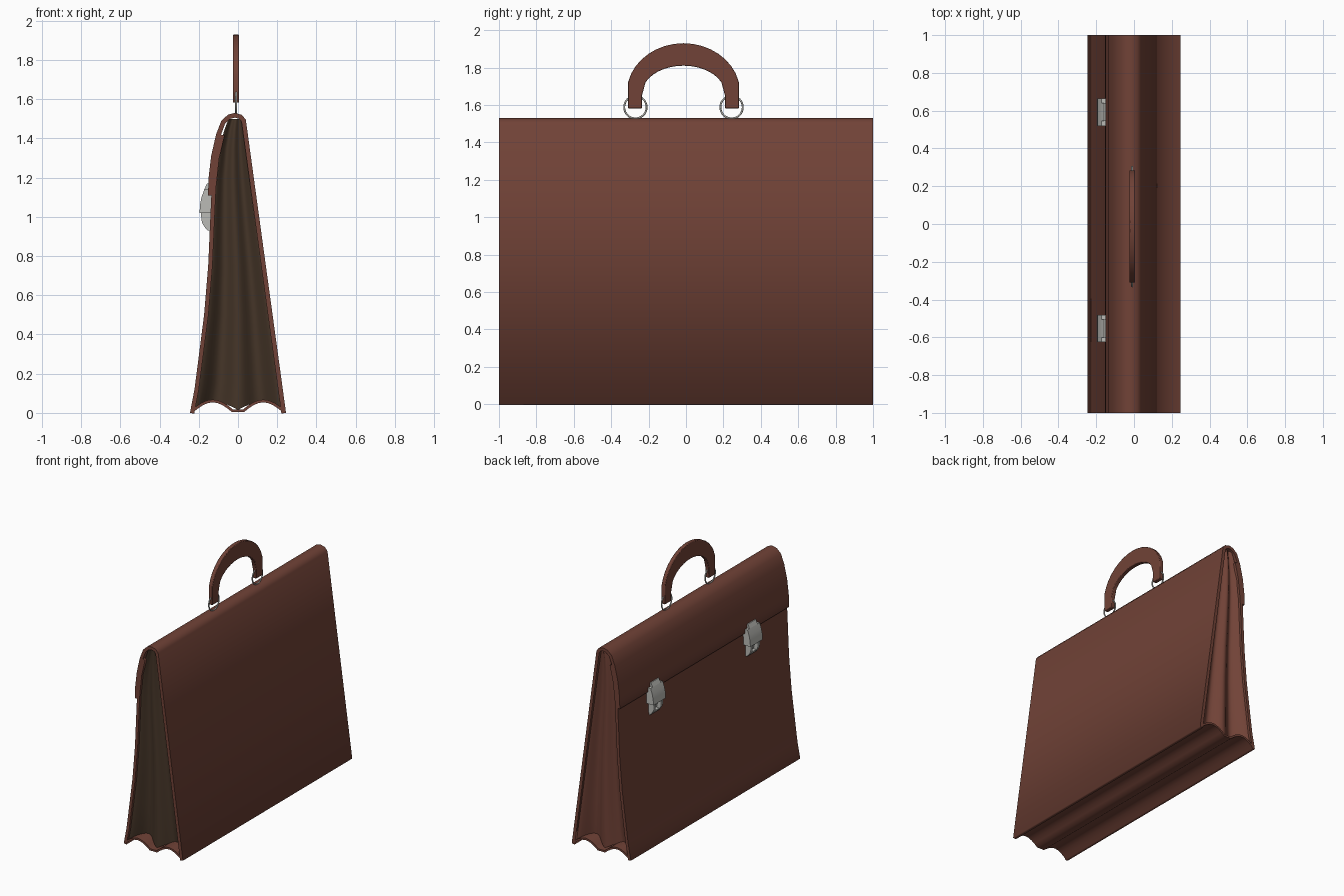
import bpy, bmesh, math
from mathutils import Vector

if "Cube" in bpy.data.objects:
    bpy.data.objects.remove(bpy.data.objects["Cube"])


def material(name, rgb):
    m = bpy.data.materials.new(name)
    m.diffuse_color = (*rgb, 1)
    m.use_nodes = True
    m.node_tree.nodes["Principled BSDF"].inputs["Base Color"].default_value = m.diffuse_color
    return m


LEATHER = material("brown leather", (0.165, 0.055, 0.038))
LINING = material("dark olive brown lining", (0.062, 0.037, 0.022))
METAL = material("silver metal", (0.50, 0.50, 0.47))


def finish(bm, name, mat, angle=None):
    bmesh.ops.recalc_face_normals(bm, faces=bm.faces)
    for f in bm.faces:
        f.smooth = True
    for e in bm.edges:
        if angle is None:  # sharp only around the flat end caps
            e.smooth = len({abs(f.normal.y) > 0.9 for f in e.link_faces}) == 1
        elif len(e.link_faces) == 2:
            e.smooth = e.calc_face_angle(0) < math.radians(angle)
    me = bpy.data.meshes.new(name)
    bm.to_mesh(me)
    bm.free()
    me.materials.append(mat)
    ob = bpy.data.objects.new(name, me)
    bpy.context.collection.objects.link(ob)
    return ob


def offset(path, t):
    # shift a path sideways (to the right of its direction) by t
    pts = [Vector(p) for p in path]
    out = []
    for i, p in enumerate(pts):
        d = Vector((0, 0))
        if i:
            d += (p - pts[i - 1]).normalized()
        if i < len(pts) - 1:
            d += (pts[i + 1] - p).normalized()
        d.normalize()
        out.append((p.x + d.y * t, p.y - d.x * t))
    return out


def ribbon(name, pairs_a, pairs_b, lo, hi, mat, axis="y", angle=None):
    # thick band between two matching paths, extruded along an axis
    bm = bmesh.new()

    def v(p, h):
        return bm.verts.new((p[0], h, p[1]) if axis == "y" else (h, p[0], p[1]))
    rows = [[v(a, lo), v(b, lo), v(b, hi), v(a, hi)] for a, b in zip(pairs_a, pairs_b)]
    for r, s in zip(rows, rows[1:]):
        for k in range(4):
            bm.faces.new((r[k], r[(k + 1) % 4], s[(k + 1) % 4], s[k]))
    bm.faces.new(rows[0])
    bm.faces.new(rows[-1])
    return finish(bm, name, mat, angle)


def sheet(name, path, t, lo, hi, mat, angle=None):
    return ribbon(name, path, offset(path, t), lo, hi, mat, "y", angle)


# flap, rounded top and back panel in one piece of leather
flap = [(-.153, 1.11), (-.150, 1.2), (-.137, 1.31), (-.112, 1.42), (-.085, 1.49),
        (-.05, 1.522), (-.015, 1.53), (.02, 1.52), (.04, 1.495), (.245, 0)]
sheet("flap_and_back_panel", flap, .024, -1, 1, LEATHER)

# curved front panel tucked under the flap
front = [(-.245, 0), (-.222, .12), (-.205, .25), (-.173, .5), (-.152, .75),
         (-.141, 1.0), (-.134, 1.15), (-.118, 1.3), (-.09, 1.42)]
sheet("front_panel", front, .022, -1, 1, LEATHER)

# bottom with two raised folds
floor = [(-.228 + .198 * i / 8, .004 + .05 * math.sin(math.pi * i / 8)) for i in range(9)]
floor += [(-x, z) for x, z in reversed(floor)]
sheet("folded_bottom", floor, -.014, -1, 1, LEATHER, 50)


def interp(path, z):
    for (x0, z0), (x1, z1) in zip(path, path[1:]):
        if z0 <= z <= z1:
            return x0 + (x1 - x0) * (z - z0) / (z1 - z0)
    return path[-1][0]


def gusset(name, side, mat):
    # pleated end wall, folds narrowing toward the top
    left = front + [(-.06, 1.5)]
    bm = bmesh.new()
    n, levels, rows = 24, [0, .15, .3, .5, .75, 1, 1.2, 1.35, 1.44, 1.5], []
    for z in levels:
        xl, xr = interp(left, z) + .012, .233 - .205 * z / 1.495
        row = []
        for i in range(n + 1):
            t = i / n
            x = xl + (xr - xl) * t
            fold = math.sin(2 * math.pi * t) ** 2 + .35 * math.sin(math.pi * t) ** 2
            zz = z if z else .015 + .04 * abs(math.sin(2 * math.pi * t))
            row.append(bm.verts.new((x, side * (.985 - .17 * (xr - xl) * fold), zz)))
        rows.append(row)
    for a, b in zip(rows, rows[1:]):
        for i in range(n):
            bm.faces.new((a[i], a[i + 1], b[i + 1], b[i]))
    ob = finish(bm, name, mat, 180)
    # make the open sheet face outward
    if sum(p.normal.y * p.area for p in ob.data.polygons) * side < 0:
        ob.data.flip_normals()


gusset("rear_end_gusset", 1, LEATHER)
gusset("front_end_gusset", -1, LINING)

# two metal latches: domed plate, top tab and lower loop
for k, y in enumerate((.592, -.553)):
    tag = "_%d" % (k + 1)

    def plate(name, outer, w, yc=y):
        inner = [(-.125, z) for _, z in outer]
        ribbon(name + tag, outer, inner, yc - w / 2, yc + w / 2, METAL, "y", 40)
    plate("latch_plate", [(-.196, 1.02), (-.194, 1.06), (-.186, 1.10), (-.172, 1.14)], .145)
    plate("latch_tab", [(-.172, 1.14), (-.158, 1.17)], .095)
    for s in (-1, 1):
        plate("latch_loop_side" + ("_a" if s < 0 else "_b"),
              [(-.165, .94), (-.184, .97), (-.190, 1.02)], .022, y + s * .042)
    plate("latch_loop_end", [(-.155, .93), (-.172, .955)], .106)
    plate("latch_tongue", [(-.158, .965), (-.170, 1.02)], .04)

# arched handle
CY = -.0135
outer, inner = [(.297, 1.582), (.297, 1.72)], [(.222, 1.582), (.222, 1.65)]
for i in range(15):
    a = math.radians(24 + 132 * i / 14)
    outer.append((.305 * math.cos(a), 1.66 + .27 * math.sin(a)))
    inner.append((.222 * math.cos(a), 1.66 + .15 * math.sin(a)))
outer += [(-.297, 1.72), (-.297, 1.582)]
inner += [(-.222, 1.65), (-.222, 1.582)]
handle = ribbon("handle", [(y + CY, z) for y, z in outer], [(y + CY, z) for y, z in inner],
                -.025, .005, LEATHER, "x", 40)
bev = handle.modifiers.new("soft_edges", "BEVEL")
bev.width, bev.segments = .004, 2

# rings joining handle and bag
for s in (-1, 1):
    bpy.ops.mesh.primitive_torus_add(major_radius=.06, minor_radius=.005, major_segments=32,
                                     minor_segments=8, location=(-.01, CY + s * .257, 1.588),
                                     rotation=(0, math.pi / 2, 0))
    ring = bpy.context.object
    ring.name = "handle_ring_" + ("a" if s < 0 else "b")
    ring.data.materials.append(METAL)
    bpy.ops.object.shade_smooth()
